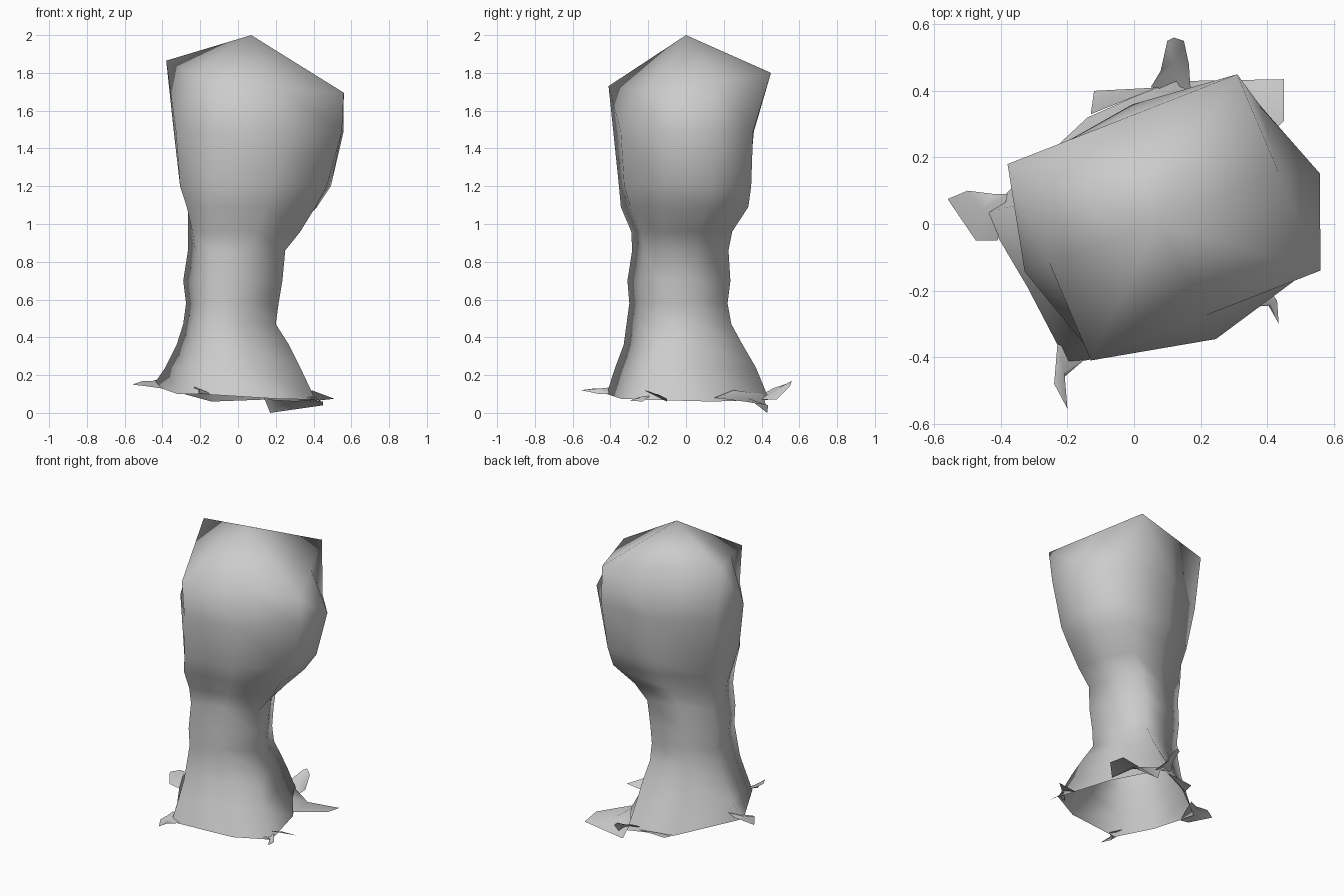
import bpy, bmesh
from mathutils import Vector


def make_object(name, bm):
    bmesh.ops.recalc_face_normals(bm, faces=bm.faces)
    mesh = bpy.data.meshes.new(name)
    bm.to_mesh(mesh)
    bm.free()
    ob = bpy.data.objects.new(name, mesh)
    bpy.context.collection.objects.link(ob)
    for p in mesh.polygons:
        p.use_smooth = True
    return ob


def ring_points(corners, bulge):
    # four ridge corners with an outward-bulged midpoint between each pair
    pts = []
    for i, a in enumerate(corners):
        a, b = Vector(a), Vector(corners[(i + 1) % 4])
        d = b - a
        out = Vector((d.y, -d.x, 0)).normalized()
        pts += [a, (a + b) / 2 + out * bulge]
    return pts


# body sections: z, bulge, then west, south, south-east, north ridge xy
sections = [
    (1.49, .10, (-.34, .17), (-.13, -.385), (.55, -.12), (.38, .355)),
    (1.20, .09, (-.29, .15), (-.15, -.355), (.47, -.13), (.34, .345)),
    (1.09, .06, (-.265, .13), (-.16, -.345), (.41, -.13), (.31, .33)),
    (0.96, .03, (-.265, .12), (-.16, -.29), (.33, -.13), (.21, .245)),
    (0.86, .02, (-.265, .10), (-.15, -.285), (.25, -.13), (.13, .225)),
    (0.70, .02, (-.29, .08), (-.15, -.31), (.235, -.14), (.10, .235)),
    (0.58, .02, (-.275, .08), (-.15, -.30), (.215, -.14), (.10, .22)),
    (0.47, .02, (-.29, .07), (-.16, -.315), (.20, -.15), (.10, .24)),
    (0.36, .015, (-.325, .06), (-.17, -.33), (.27, -.16), (.11, .30)),
    (0.24, .01, (-.385, .05), (-.18, -.375), (.33, -.20), (.11, .37)),
]
top = [(-.38, .18, 1.865), (-.13, -.41, 1.73), (.56, -.14, 1.695), (.31, .45, 1.80)]
rim = [(-.45, .03, .145), (-.32, -.19, .10), (-.20, -.42, .10), (.20, -.345, .075),
       (.41, -.23, .07), (.31, .14, .06), (.13, .44, .07), (-.14, .32, .06)]

rings = [ring_points(top, 0)]
for z, bulge, *cs in sections:
    rings.append(ring_points([(x, y, z) for x, y in cs], bulge))
rings.append([Vector(p) for p in rim])

# trunk: open-bottomed skin with a shallow pointed cap
bm = bmesh.new()
loops = [[bm.verts.new(p) for p in r] for r in rings]
for upper, lower in zip(loops, loops[1:]):
    for i in range(8):
        j = (i + 1) % 8
        bm.faces.new((upper[i], lower[i], lower[j], upper[j]))
apex = bm.verts.new((.07, 0, 2.0))
for i in range(8):
    bm.faces.new((apex, loops[0][i], loops[0][(i + 1) % 8]))
make_object("trunk", bm)

# ragged torn tips around the hem, each a small folded fan
tips = {
    "west_tip": [(-.38, .09, .19), (-.42, .09, .17), (-.50, .10, .17), (-.56, .075, .15),
                 (-.475, -.05, .14), (-.41, -.05, .13)],
    "south_tip": [(-.23, -.36, .14), (-.235, -.42, .13), (-.24, -.48, .13),
                  (-.20, -.555, .12), (-.21, -.46, .10), (-.14, -.40, .10)],
    "southeast_tip": [(.34, -.25, .08), (.41, -.245, .08), (.435, -.30, .065),
                      (.43, -.23, .06), (.40, -.19, .09)],
    "east_tip": [(.39, -.22, .12), (.51, -.10, .075), (.38, -.10, .06)],
    "north_tip": [(.05, .41, .10), (.08, .46, .13), (.10, .55, .16), (.12, .56, .17),
                  (.15, .55, .14), (.165, .48, .07), (.17, .40, .07)],
    "northwest_tip": [(.07, .41, .08), (-.12, .40, .07), (-.13, .33, .06)],
    "northeast_flap": [(.13, .41, .10), (.17, .43, 0), (.45, .435, .04),
                       (.45, .31, .06), (.30, .15, .08), (.23, .25, .12)],
}
for name, pts in tips.items():
    bm = bmesh.new()
    vs = [bm.verts.new(p) for p in pts]
    hub = sum((Vector(p) for p in pts), Vector()) / len(pts)
    hub.z += .01
    hub = bm.verts.new(hub)
    for a, b in zip(vs, vs[1:] + vs[:1]):
        bm.faces.new((hub, a, b))
    make_object(name, bm)
